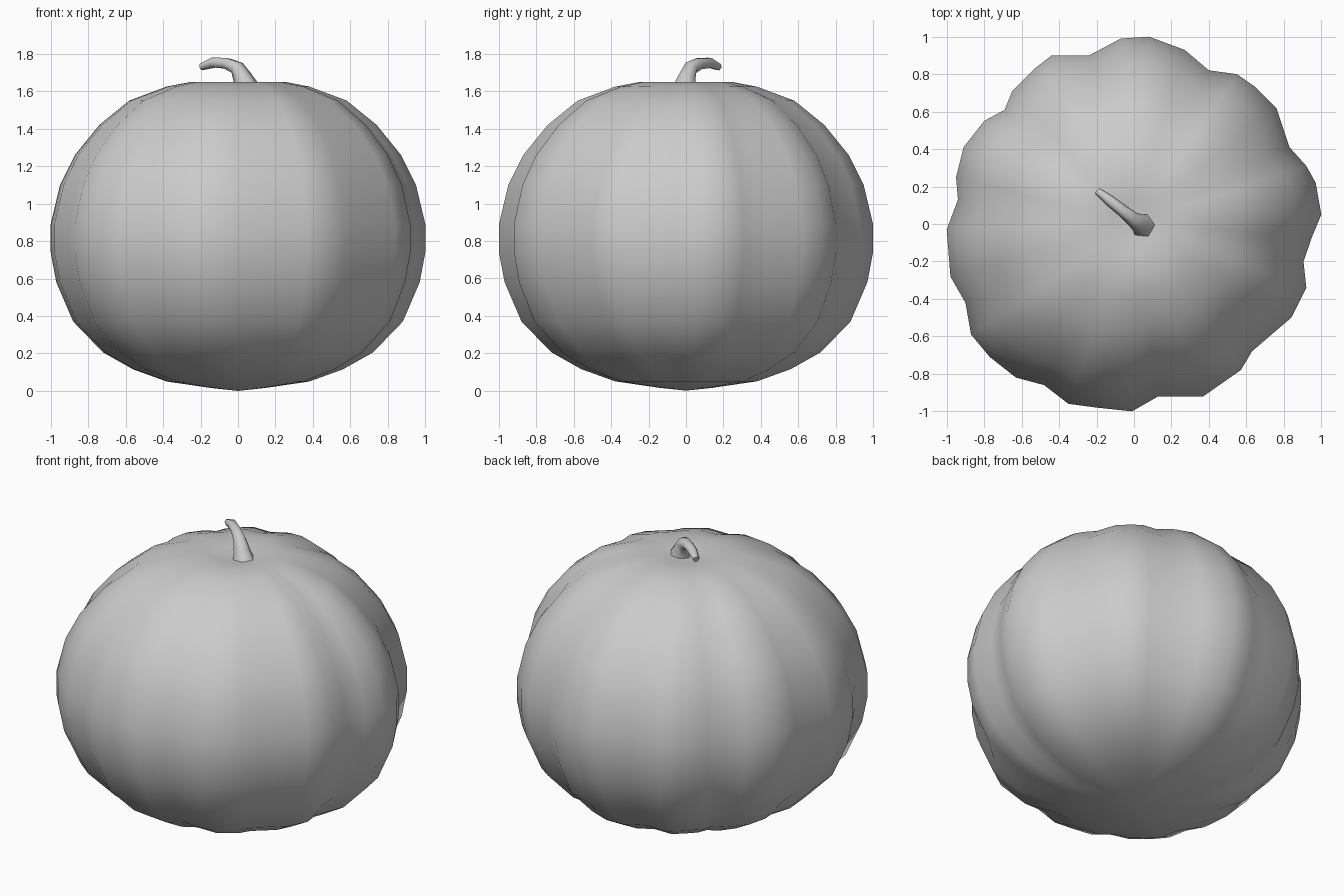
import bpy, bmesh, math

if "Cube" in bpy.data.objects:
    bpy.data.objects.remove(bpy.data.objects["Cube"])

# Irregular lobed outline seen from above: crests and grooves, anticlockwise
OUTLINE = [(1, .05), (.97, .22), (.92, .31), (.83, .41), (.76, .62), (.65, .73), (.55, .80),
           (.40, .82), (.27, .93), (.08, 1), (-.07, .99), (-.24, .90), (-.44, .90), (-.53, .83),
           (-.65, .71), (-.69, .61), (-.80, .55), (-.91, .41), (-.95, .25), (-.94, .13),
           (-1, -.03), (-.98, -.28), (-.90, -.42), (-.87, -.59), (-.77, -.71), (-.63, -.82),
           (-.48, -.86), (-.35, -.96), (-.20, -.98), (-.01, -1), (.13, -.92), (.37, -.92),
           (.57, -.78), (.63, -.68), (.84, -.50), (.92, -.34), (.905, -.20), (.95, -.07)]

# Side profile: radius, height, strength of the lobes
PROFILE = [(.14, .015, .4), (.38, .05, .8), (.56, .115, 1), (.72, .205, 1), (.88, .37, 1),
           (.97, .58, 1), (1, .74, 1), (1, .89, 1), (.95, 1.10, 1), (.87, 1.26, 1),
           (.74, 1.42, 1), (.58, 1.55, 1), (.38, 1.625, .9), (.25, 1.65, .7), (.12, 1.64, .3)]


def build_body():
    bm = bmesh.new()
    rings = []
    for r, z, lobes in PROFILE:
        ring = []
        for x, y in OUTLINE:
            d = math.hypot(x, y)
            s = r * (1 + lobes * (d - 1)) / d
            ring.append(bm.verts.new((x * s, y * s, z)))
        rings.append(ring)
    n = len(OUTLINE)
    for a, b in zip(rings, rings[1:]):
        for i in range(n):
            j = (i + 1) % n
            bm.faces.new((a[i], a[j], b[j], b[i]))
    # close the poles
    for ring, z, flip in ((rings[0], 0, True), (rings[-1], 1.625, False)):
        pole = bm.verts.new((0, 0, z))
        for i in range(n):
            tri = (ring[i], ring[(i + 1) % n], pole)
            bm.faces.new(tri[::-1] if flip else tri)
    bmesh.ops.recalc_face_normals(bm, faces=bm.faces)
    mesh = bpy.data.meshes.new("pumpkin_body")
    bm.to_mesh(mesh)
    bm.free()
    mesh.shade_smooth()
    bpy.context.collection.objects.link(bpy.data.objects.new("pumpkin_body", mesh))


def build_stem():
    # Tapered tube bending back and to the left
    path = [(.05, -.01, 1.60, .075), (.025, .005, 1.67, .052), (-.005, .025, 1.725, .04),
            (-.06, .07, 1.748, .033), (-.13, .125, 1.753, .03), (-.195, .175, 1.73, .02)]
    curve = bpy.data.curves.new("stem", "CURVE")
    curve.dimensions = "3D"
    curve.bevel_depth = 1
    curve.bevel_resolution = 1
    curve.use_fill_caps = True
    spline = curve.splines.new("POLY")
    spline.points.add(len(path) - 1)
    for p, (x, y, z, r) in zip(spline.points, path):
        p.co = (x, y, z, 1)
        p.radius = r
    spline.use_smooth = True
    bpy.context.collection.objects.link(bpy.data.objects.new("stem", curve))


build_body()
build_stem()
